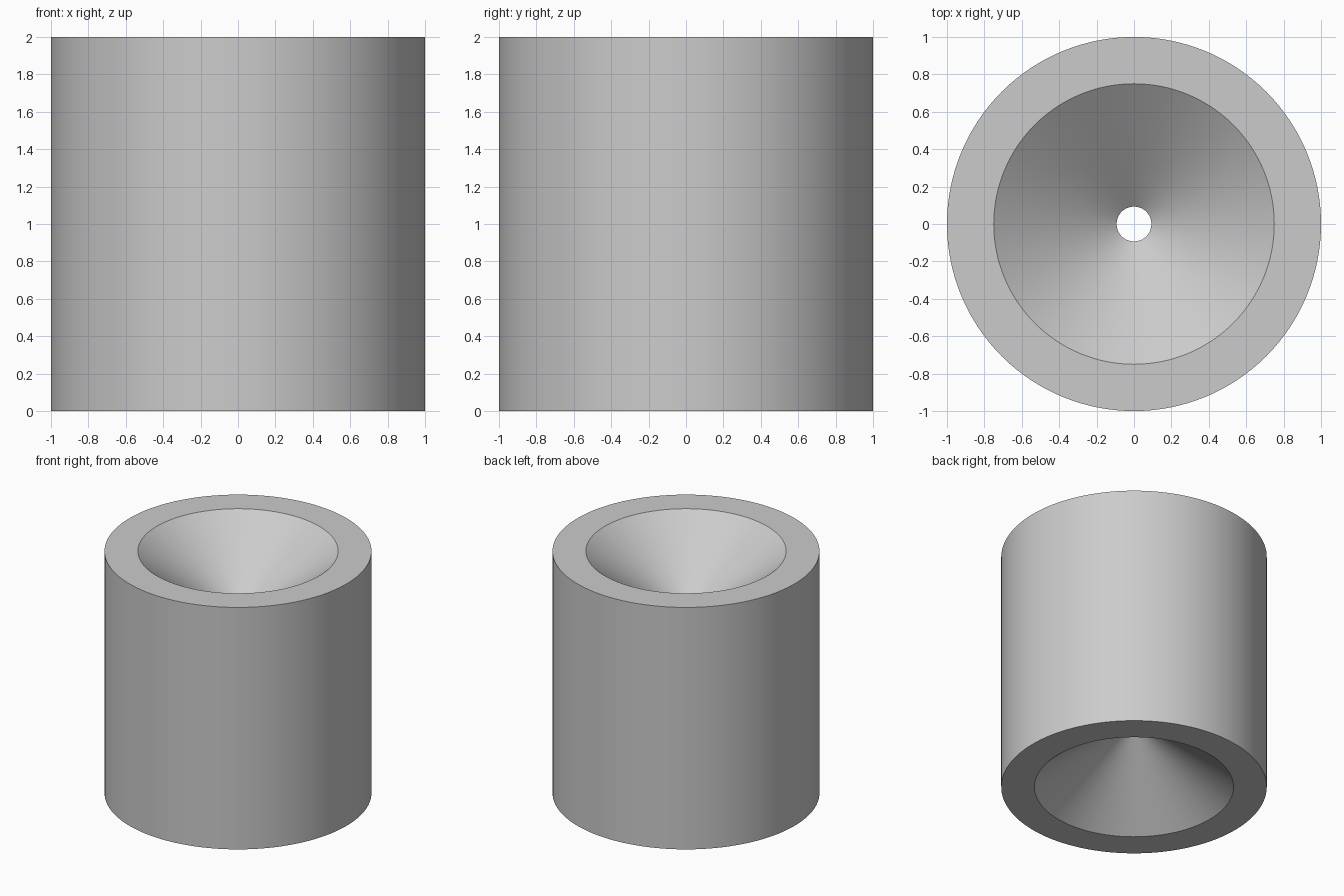
import bpy, bmesh, math
from mathutils import Matrix, Vector

cube = bpy.data.objects.get("Cube")
if cube:
    bpy.data.objects.remove(cube, do_unlink=True)

SEGMENTS = 128
HEIGHT, OUTER, MOUTH, BORE = 2.0, 1.0, 0.75, 0.093
DEPTH = 0.5  # of each funnel

# Single plain grey
grey = bpy.data.materials.new("light_grey")
grey.use_nodes = True
colour = (0.6, 0.6, 0.6, 1)
grey.diffuse_color = colour
grey.node_tree.nodes["Principled BSDF"].inputs["Base Color"].default_value = colour

# Closed cross-section: outer wall, top rim, upper funnel, bore, lower funnel
profile = [(OUTER, 0), (OUTER, HEIGHT), (MOUTH, HEIGHT),
           (BORE, HEIGHT - DEPTH), (BORE, DEPTH), (MOUTH, 0)]

# Spin the cross-section around the z axis
bm = bmesh.new()
rings = []
for i in range(SEGMENTS):
    turn = Matrix.Rotation(math.tau * i / SEGMENTS, 3, "Z")
    rings.append([bm.verts.new(turn @ Vector((r, 0, z))) for r, z in profile])
for i, ring in enumerate(rings):
    after = rings[(i + 1) % SEGMENTS]
    for j in range(len(profile)):
        k = (j + 1) % len(profile)
        bm.faces.new((ring[j], after[j], after[k], ring[k]))
bmesh.ops.recalc_face_normals(bm, faces=bm.faces)

mesh = bpy.data.meshes.new("funnelled_cylinder")
bm.to_mesh(mesh)
bm.free()
mesh.materials.append(grey)
body = bpy.data.objects.new("funnelled_cylinder", mesh)
bpy.context.collection.objects.link(body)

# Smooth walls with sharp rims
bpy.ops.object.select_all(action="DESELECT")
body.select_set(True)
bpy.context.view_layer.objects.active = body
bpy.ops.object.shade_smooth_by_angle(angle=math.radians(30))
